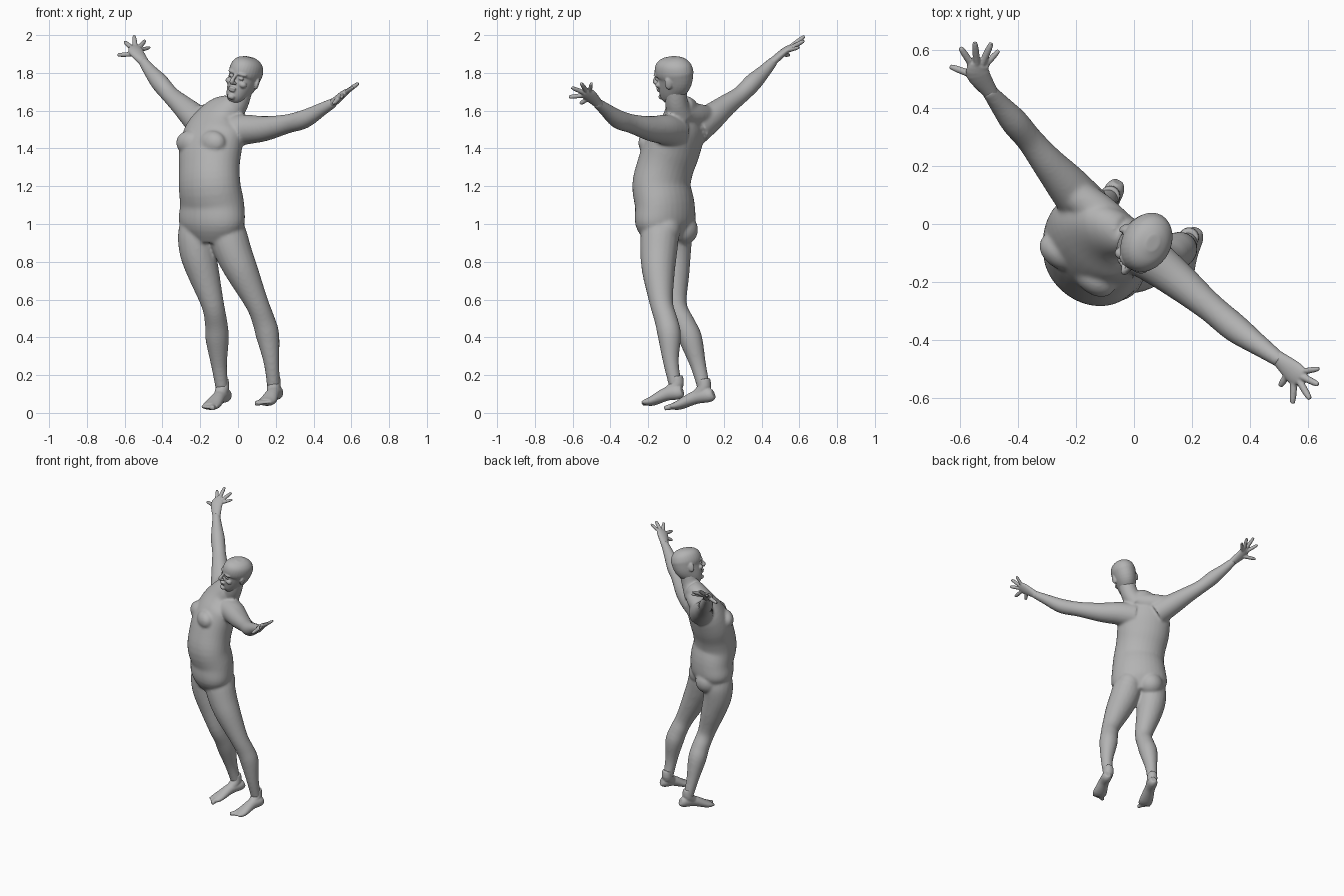
import bpy
import bmesh
import math
from mathutils import Matrix, Vector

default_cube = bpy.data.objects.get("Cube")
if default_cube:
    bpy.data.objects.remove(default_cube, do_unlink=True)

# One plain grey for the whole figure
grey = bpy.data.materials.new("plain_grey")
grey.use_nodes = True
tone = (0.45, 0.45, 0.45, 1)
grey.diffuse_color = tone
for node in grey.node_tree.nodes:
    if node.type == 'BSDF_PRINCIPLED':
        node.inputs["Base Color"].default_value = tone


def spline(points, steps=4):
    """Smooth curve through points of any dimension."""
    pts = [Vector(p) for p in points]
    pts = [pts[0]] + pts + [pts[-1]]
    result = []
    for a, b, c, d in zip(pts, pts[1:], pts[2:], pts[3:]):
        for step in range(steps):
            t = step / steps
            result.append(b + (c - a) * (t / 2)
                          + (a * 2 - b * 5 + c * 4 - d) * (t * t / 2)
                          + (b * 3 - a - c * 3 + d) * (t ** 3 / 2))
    return result + [pts[-1]]


def loft(bm, rings, side, sides=20):
    """Closed elliptical tube; a ring is x, y, z, half width, half depth."""
    rings = spline([tuple(r) if len(r) == 5 else (*r, r[-1]) for r in rings])
    centres = [Vector(r[:3]) for r in rings]
    loops = []
    for i, ring in enumerate(rings):
        along = (centres[min(i + 1, len(rings) - 1)] - centres[max(i - 1, 0)]).normalized()
        across = Vector(side)
        across = (across - along * across.dot(along)).normalized()
        depth = along.cross(across)
        loop = []
        for k in range(sides):
            angle = math.tau * k / sides
            loop.append(bm.verts.new(centres[i] + across * ring[3] * math.cos(angle)
                                     + depth * ring[4] * math.sin(angle)))
        loops.append(loop)
    for low, high in zip(loops, loops[1:]):
        for k in range(sides):
            n = (k + 1) % sides
            bm.faces.new((low[k], low[n], high[n], high[k]))
    bm.faces.new(loops[0][::-1])
    bm.faces.new(loops[-1])


def ball(bm, centre, radii, turn=0):
    """Ellipsoid, turned about the vertical."""
    place = (Matrix.Translation(centre) @ Matrix.Rotation(turn, 4, 'Z')
             @ Matrix.Diagonal((*radii, 1)))
    bmesh.ops.create_icosphere(bm, subdivisions=3, radius=1, matrix=place)


def finish(bm, name, voxel, relax):
    """Fuse overlapping volumes into one soft skin."""
    bmesh.ops.recalc_face_normals(bm, faces=bm.faces)
    mesh = bpy.data.meshes.new(name)
    bm.to_mesh(mesh)
    bm.free()
    mesh.materials.append(grey)
    obj = bpy.data.objects.new(name, mesh)
    bpy.context.collection.objects.link(obj)
    fuse = obj.modifiers.new("fuse", 'REMESH')
    fuse.mode = 'VOXEL'
    fuse.voxel_size = voxel
    fuse.use_smooth_shade = True
    soften = obj.modifiers.new("soften", 'SMOOTH')
    soften.factor = 0.5
    soften.iterations = relax
    return obj


# Torso, turned toward the model's right
chest_yaw = math.radians(-37)
chest_side = Vector((math.cos(chest_yaw), math.sin(chest_yaw), 0))
chest_front = Vector((chest_side.y, -chest_side.x, 0))
body = bmesh.new()
loft(body, [(-.14, -.10, .91, .13, .09), (-.14, -.11, 1, .19, .135),
            (-.137, -.112, 1.1, .185, .14), (-.15, -.13, 1.2, .175, .142),
            (-.152, -.11, 1.3, .172, .138), (-.145, -.075, 1.4, .18, .135),
            (-.12, -.04, 1.5, .175, .115), (-.085, -.03, 1.58, .12, .08),
            (-.03, -.04, 1.62, .075, .066)], chest_side, 32)
# Neck
loft(body, [(-.05, -.03, 1.57, .07), (-.005, -.05, 1.64, .061),
            (.02, -.055, 1.72, .06)], chest_side)
# Chest muscles and buttocks
for sign in (-1, 1):
    ball(body, Vector((-.145, -.075, 1.43)) + chest_side * sign * .075 + chest_front * .085,
         (.08, .055, .065), chest_yaw)
    ball(body, Vector((-.14, -.11, .97)) + chest_side * sign * .075 - chest_front * .055,
         (.085, .085, .085), chest_yaw)
# Raised right arm and its shoulder slope
loft(body, [(-.03, -.03, 1.59, .055), (-.12, .04, 1.575, .065), (-.2, .1, 1.57, .06)],
     (0, 0, 1))
loft(body, [(-.16, .05, 1.5, .085), (-.235, .14, 1.57, .072), (-.3, .215, 1.63, .057),
            (-.36, .29, 1.685, .047), (-.415, .355, 1.75, .048), (-.465, .415, 1.81, .036),
            (-.505, .465, 1.865, .026)], (0, 0, 1))
# Outstretched left arm
loft(body, [(-.05, -.06, 1.49, .09), (.04, -.11, 1.5, .08), (.14, -.185, 1.505, .067),
            (.26, -.285, 1.53, .051), (.35, -.36, 1.555, .05), (.44, -.425, 1.605, .036),
            (.51, -.475, 1.645, .026)], (0, 0, 1))
# Right leg, then left leg
loft(body, [(-.22, -.07, 1, .09), (-.218, -.07, .93, .101), (-.21, -.07, .84, .096),
            (-.18, -.065, .73, .083), (-.133, -.055, .57, .06), (-.115, -.01, .47, .06),
            (-.11, .025, .39, .062), (-.1, .065, .25, .042), (-.085, .095, .13, .034)],
     chest_side)
loft(body, [(-.06, -.14, 1, .09), (-.05, -.14, .93, .101), (-.02, -.145, .84, .097),
            (.025, -.145, .74, .086), (.1, -.13, .58, .062), (.135, -.105, .49, .061),
            (.157, -.088, .41, .062), (.177, -.08, .27, .042), (.188, -.055, .14, .034)],
     chest_side)
finish(body, "body", .008, 10)


def hand(name, wrist, palm, tips):
    """Flat palm with five spread fingers; tips run from thumb to little finger."""
    bm = bmesh.new()
    wrist, palm = Vector(wrist), Vector(palm)
    tips = [Vector(t) for t in tips]
    spread = tips[-1] - tips[1]
    knuckles = palm.lerp((tips[2] + tips[3]) / 2, .3)
    back = wrist + (wrist - palm) * .3
    loft(bm, [(*back, .024, .025), (*wrist, .028, .022),
              (*palm, .041, .019), (*knuckles, .036, .014)], spread)
    for i, tip in enumerate(tips):
        root = wrist.lerp(palm, .75 if i == 0 else 1)
        size = .0115 if i < 4 else .01
        loft(bm, [(*root, size * 1.2), (*root.lerp(tip, .45), size * 1.1),
                  (*root.lerp(tip, .8), size), (*tip, size * .7)], spread, 12)
    finish(bm, name, .004, 3)


hand("right_hand", (-.5, .46, 1.86), (-.54, .52, 1.913),
     [(-.637, .545, 1.895), (-.6, .61, 1.965), (-.55, .628, 1.995),
      (-.493, .625, 1.97), (-.467, .6, 1.935)])
hand("left_hand", (.505, -.47, 1.642), (.555, -.515, 1.685),
     [(.505, -.56, 1.637), (.548, -.62, 1.672), (.608, -.605, 1.722),
      (.637, -.555, 1.745), (.64, -.5, 1.745)])


def foot(name, heel, ankle, ball_point, toe, inner):
    """Foot with a lifted heel; inner is the sign of x on the big toe side."""
    bm = bmesh.new()
    heel, ankle, ball_point, toe = map(Vector, (heel, ankle, ball_point, toe))
    forward = (toe - heel).normalized()
    side = forward.cross((0, 0, 1)).normalized()
    if side.x * inner < 0:
        side = -side
    arch = heel.lerp(ball_point, .5) + Vector((0, 0, .012))
    loft(bm, [(*(heel - forward * .012), .02, .026), (*(heel + forward * .015), .034, .037),
              (*arch, .036, .036), (*ball_point, .048, .026),
              (*ball_point.lerp(toe, .5), .045, .018)], side)
    loft(bm, [(*(ankle + Vector((0, 0, .05))), .033), (*ankle, .036),
              (*arch, .033)], side)
    for i in range(5):
        offset = side * (.036 - i * .019)
        size = .016 if i == 0 else .0105
        tip = toe + offset - forward * (.006 * i)
        loft(bm, [(*(ball_point + offset * .9), size), (*ball_point.lerp(tip, .6), size),
                  (*tip, size * .75)], side, 12)
    finish(bm, name, .005, 4)


foot("right_foot", (-.06, .135, .098), (-.083, .095, .13),
     (-.135, -.03, .044), (-.165, -.1, .024), 1)
foot("left_foot", (.213, -.03, .112), (.19, -.05, .145),
     (.158, -.175, .064), (.125, -.24, .05), -1)

# Head, modelled upright and facing -y, then tilted into place
head = bmesh.new()
loft(head, [(0, -.062, -.124, .022, .02), (0, -.05, -.11, .042, .043),
            (0, -.03, -.08, .058, .068), (0, -.01, -.04, .069, .088),
            (0, .005, 0, .077, .1), (0, .005, .04, .084, .108),
            (0, .007, .08, .076, .096), (0, .008, .105, .054, .068),
            (0, .008, .118, .022, .03)], (1, 0, 0), 32)
# Nose, lips and chin
loft(head, [(0, -.09, .022, .009), (0, -.107, -.005, .01), (0, -.116, -.024, .013),
            (0, -.104, -.034, .012)], (1, 0, 0), 12)
ball(head, (0, -.094, -.058), (.024, .012, .007))
ball(head, (0, -.091, -.071), (.021, .012, .008))
ball(head, (0, -.08, -.105), (.022, .017, .016))
# Brows, eyes, cheeks, nostrils and ears
for sign in (-1, 1):
    ball(head, (sign * .03, -.087, .024), (.03, .014, .01), sign * .35)
    ball(head, (sign * .032, -.083, .001), (.015, .012, .008), sign * .35)
    ball(head, (sign * .042, -.068, -.028), (.022, .02, .018))
    ball(head, (sign * .012, -.1, -.03), (.008, .01, .008))
    ball(head, (sign * .081, .012, -.005), (.01, .02, .033), sign * .4)
head_obj = finish(head, "head", .0045, 4)
up = Vector((.27, -.07, .96)).normalized()
facing = Vector((-.5, -.86, 0))
facing = (facing - up * facing.dot(up)).normalized()
tilt = Matrix((up.cross(facing), -facing, up)).transposed()
if tilt.determinant() < 0:
    tilt = Matrix((facing.cross(up), -facing, up)).transposed()
head_obj.matrix_world = Matrix.Translation((.03, -.065, 1.77)) @ tilt.to_4x4()
